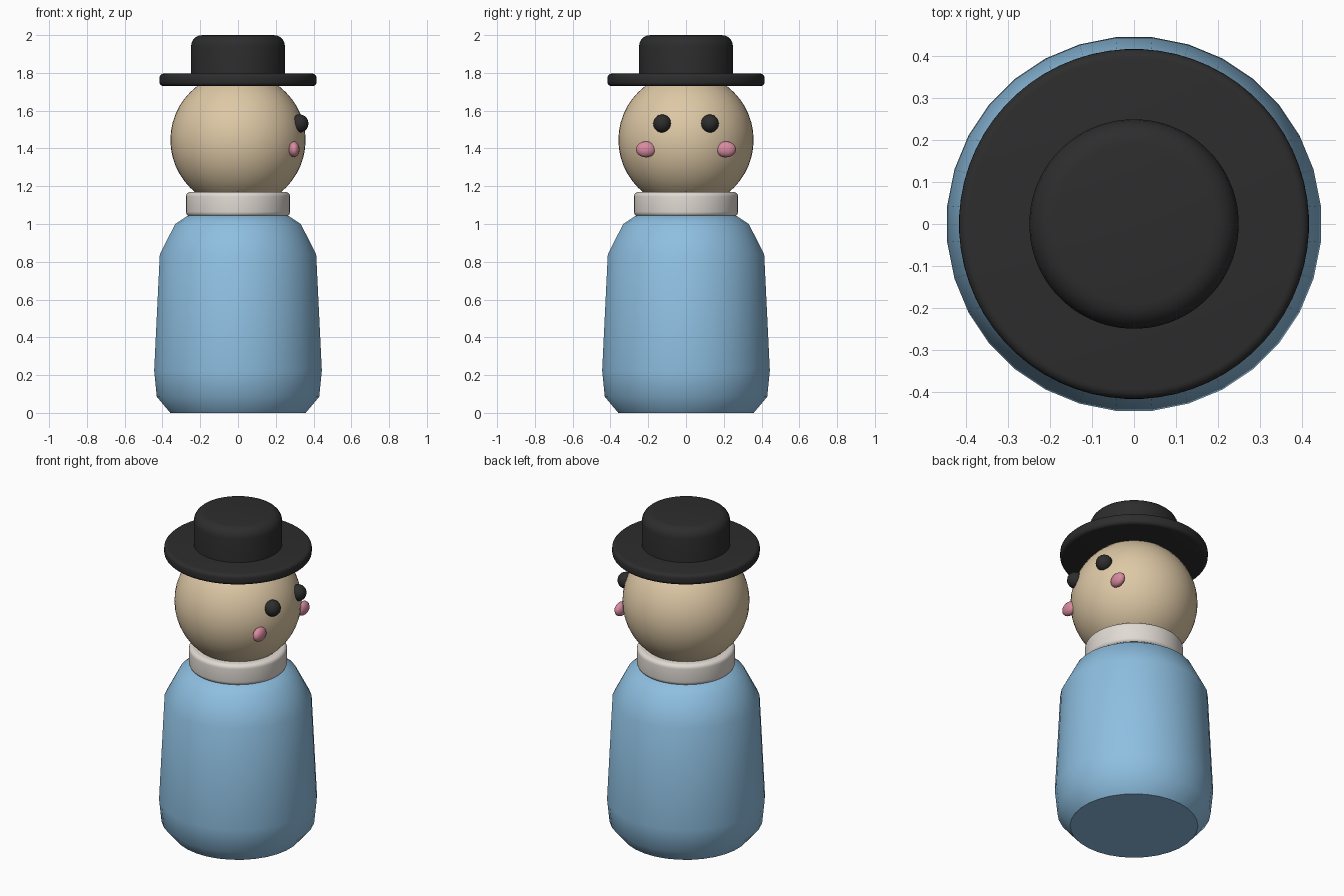
import bpy, bmesh, math

if "Cube" in bpy.data.objects:
    bpy.data.objects.remove(bpy.data.objects["Cube"])


def material(name, color):
    m = bpy.data.materials.new(name)
    m.diffuse_color = (*color, 1)
    m.use_nodes = True
    m.node_tree.nodes["Principled BSDF"].inputs["Base Color"].default_value = m.diffuse_color
    return m


blue = material("light blue", (0.27, 0.52, 0.75))
skin = material("pale wood", (0.73, 0.58, 0.38))
cream = material("cream", (0.75, 0.70, 0.65))
black = material("black", (0.026, 0.026, 0.026))
pink = material("pink", (0.69, 0.26, 0.35))


def finish(bm, name, mat, angle):
    bmesh.ops.recalc_face_normals(bm, faces=bm.faces[:])
    mesh = bpy.data.meshes.new(name)
    bm.to_mesh(mesh)
    bm.free()
    mesh.materials.append(mat)
    ob = bpy.data.objects.new(name, mesh)
    bpy.context.collection.objects.link(ob)
    bpy.ops.object.select_all(action="DESELECT")
    bpy.context.view_layer.objects.active = ob
    ob.select_set(True)
    bpy.ops.object.shade_smooth_by_angle(angle=math.radians(angle))
    return ob


def lathe(name, profile, mat, sides, angle=45):
    """Closed turned solid from (radius, height) points."""
    bm = bmesh.new()
    rings = []
    for r, z in profile:
        turn = [2 * math.pi * (i + 0.5) / sides for i in range(sides)]
        rings.append([bm.verts.new((r * math.cos(a), r * math.sin(a), z)) for a in turn])
    for low, high in zip(rings, rings[1:]):
        for i in range(sides):
            j = (i + 1) % sides
            bm.faces.new((low[i], low[j], high[j], high[i]))
    bm.faces.new(rings[0][::-1])
    bm.faces.new(rings[-1])
    return finish(bm, name, mat, angle)


def rounded(r, z0, z1, b0, b1, steps=5):
    """Profile of a disc with rounded bottom and top rims."""
    pts = []
    for z, b, start in ((z0 + b0, b0, -90), (z1 - b1, b1, 0)):
        if b == 0:
            pts.append((r, z))
            continue
        for k in range(steps + 1):
            a = math.radians(start + 90 * k / steps)
            pts.append((r - b + b * math.cos(a), z + b * math.sin(a)))
    return pts


def ball(name, loc, scale, mat, u=16, v=10):
    bm = bmesh.new()
    bmesh.ops.create_uvsphere(bm, u_segments=u, v_segments=v, radius=1)
    bmesh.ops.scale(bm, vec=scale, verts=bm.verts[:])
    bmesh.ops.translate(bm, vec=loc, verts=bm.verts[:])
    return finish(bm, name, mat, 60)


# Body
lathe("body", [(0.36, 0), (0.432, 0.085), (0.446, 0.225), (0.416, 0.84),
               (0.334, 1.0), (0.25, 1.055)], blue, 32)

# Collar and head
lathe("collar", rounded(0.277, 1.04, 1.17, 0.025, 0.025), cream, 48)
ball("head", (0, 0, 1.445), (0.358,) * 3, skin, 48, 24)

# Hat
lathe("hat_brim", rounded(0.416, 1.73, 1.796, 0.022, 0.022), black, 64)
lathe("hat_crown", rounded(0.249, 1.76, 2.0, 0, 0.06), black, 64)

# Face, looking along +x
for side, s in (("left", 1), ("right", -1)):
    ball(side + "_eye", (0.325, s * 0.126, 1.532), (0.048,) * 3, black)
    ball(side + "_cheek", (0.297, s * 0.212, 1.395), (0.029, 0.053, 0.042), pink)
